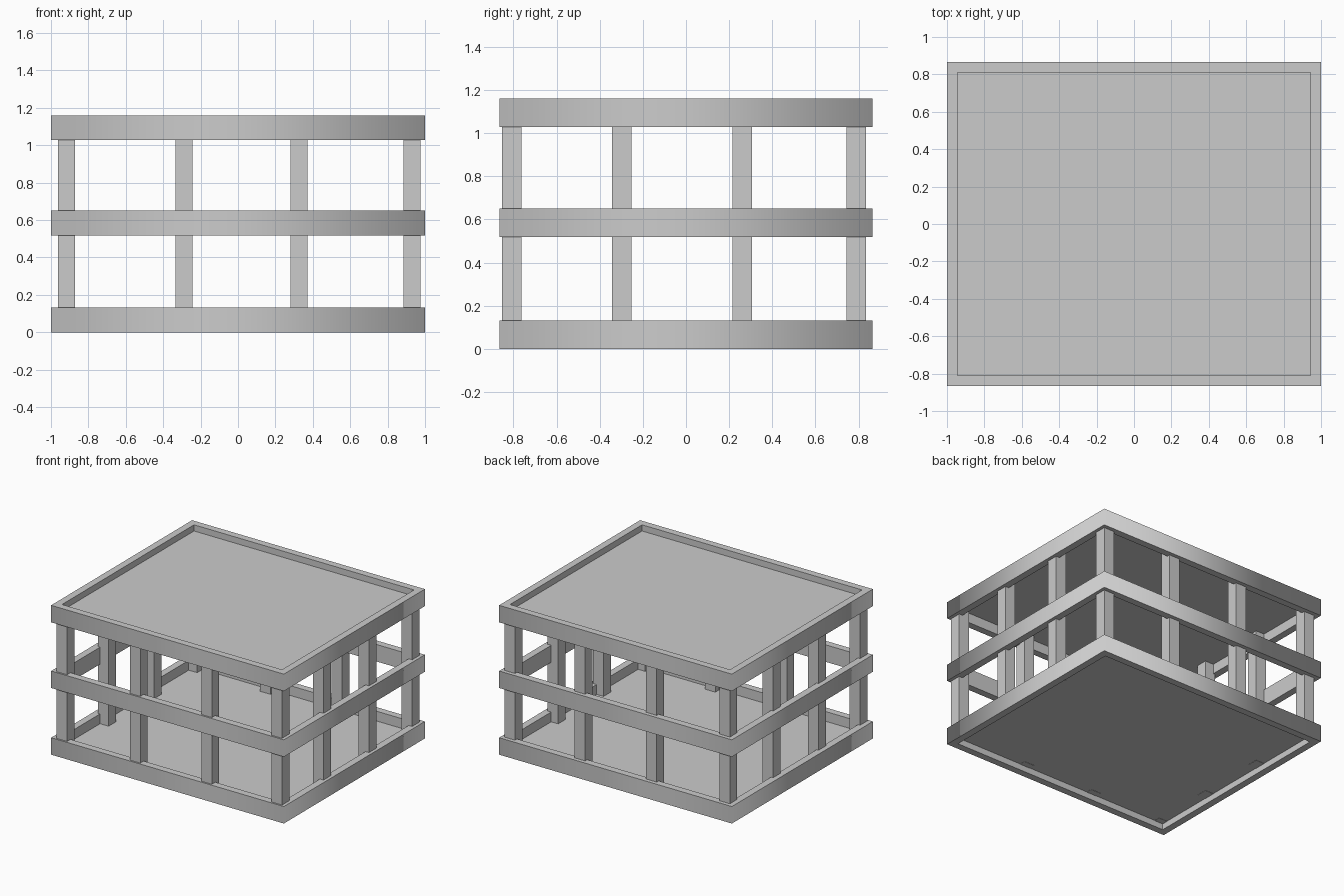
import bpy, bmesh

cube = bpy.data.objects.get("Cube")
if cube:
    bpy.data.objects.remove(cube, do_unlink=True)

grey = bpy.data.materials.new("plain grey")
grey.use_nodes = True
colour = (0.6, 0.6, 0.6, 1)
grey.diffuse_color = colour
grey.node_tree.nodes["Principled BSDF"].inputs["Base Color"].default_value = colour

HALF_X, HALF_Y, WALL = 1.0, 0.865, 0.055
BAND = 0.132


def finish(name, bm):
    bmesh.ops.recalc_face_normals(bm, faces=bm.faces)
    mesh = bpy.data.meshes.new(name)
    bm.to_mesh(mesh)
    bm.free()
    mesh.materials.append(grey)
    obj = bpy.data.objects.new(name, mesh)
    bpy.context.collection.objects.link(obj)
    return obj


def box(name, x0, x1, y0, y1, z0, z1):
    bm = bmesh.new()
    bmesh.ops.create_cube(bm, size=1)
    for v in bm.verts:
        v.co = [lo if c < 0 else hi
                for c, lo, hi in zip(v.co, (x0, y0, z0), (x1, y1, z1))]
    return finish(name, bm)


def band(name, z0, z1):
    """Rectangular hoop whose outer walls shade softly round the corners."""
    bm = bmesh.new()
    corners = [(-1, -1), (1, -1), (1, 1), (-1, 1)]
    loops = []
    for inset, z in ((0, z0), (0, z1), (WALL, z1), (WALL, z0)):
        loops.append([bm.verts.new((sx * (HALF_X - inset), sy * (HALF_Y - inset), z))
                      for sx, sy in corners])
    for i in range(4):
        a, b = loops[i], loops[(i + 1) % 4]
        for j in range(4):
            k = (j + 1) % 4
            face = bm.faces.new((a[j], a[k], b[k], b[j]))
            face.smooth = i == 0
    # Keep the rims crisp; only the upright outer corners stay soft
    for edge in bm.edges:
        if not all(f.smooth for f in edge.link_faces):
            edge.smooth = False
    return finish(name, bm)


# Three hoops, the lower and upper ones closed by thin panels
for name, base in (("bottom_band", 0), ("middle_band", 0.518), ("top_band", 1.028)):
    band(name, base, base + BAND)

inner_x, inner_y = HALF_X - WALL, HALF_Y - WALL
for name, z0 in (("floor_panel", 0.048), ("roof_panel", 1.104)):
    box(name, -inner_x, inner_x, -inner_y, inner_y, z0, z0 + 0.008)

# Square posts around the perimeter
columns = [-0.917, -0.288, 0.327, 0.93]
rows = [-0.807, -0.298, 0.26, 0.79]
r = 0.045
for i, x in enumerate(columns):
    for j, y in enumerate(rows):
        if i in (0, 3) or j in (0, 3):
            box(f"post_{i + 1}_{j + 1}", x - r, x + r, y - r, y + r, 0.046, 1.106)
